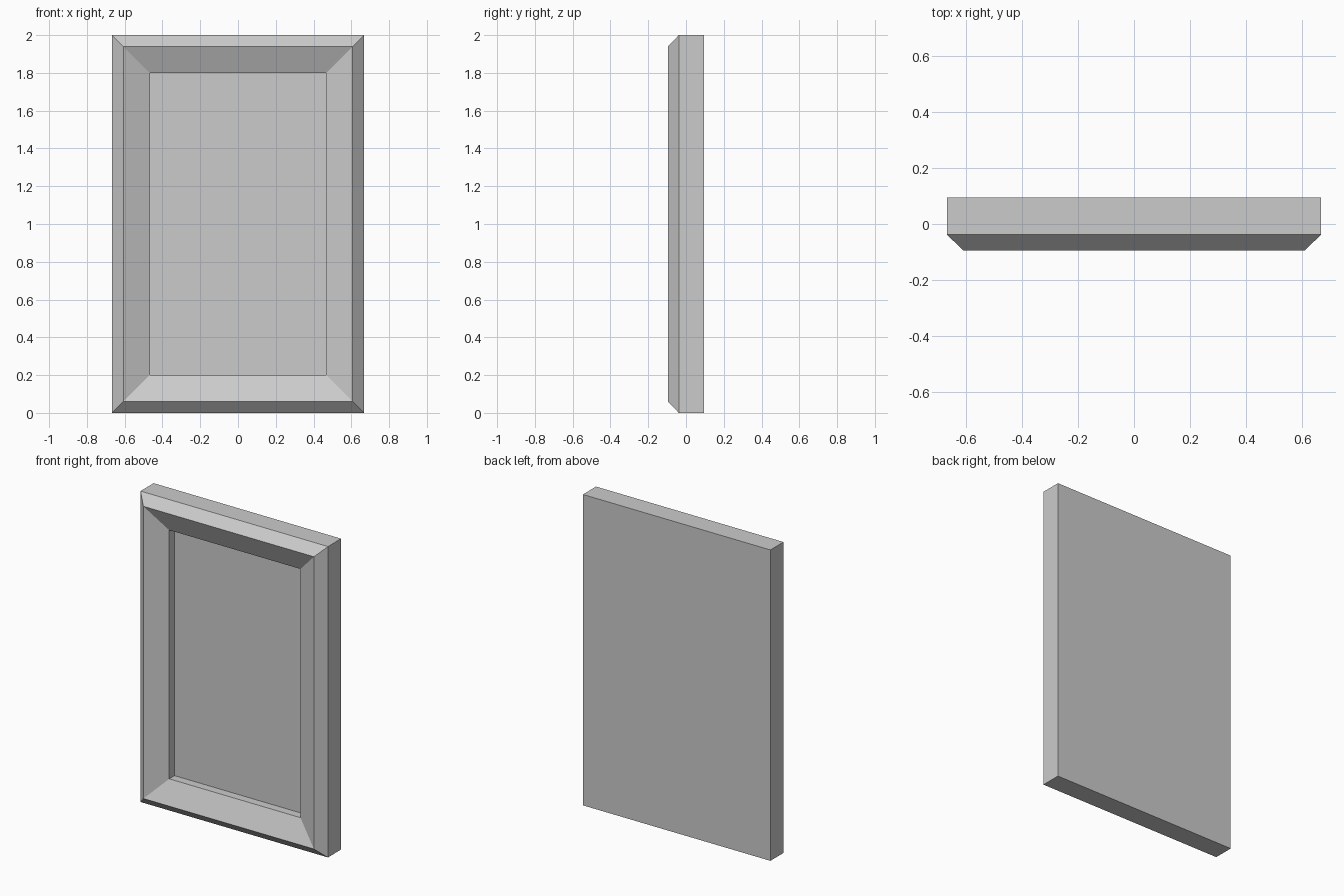
import bpy, bmesh

if "Cube" in bpy.data.objects:
    bpy.data.objects.remove(bpy.data.objects["Cube"])

HALF_W, HEIGHT = 0.667, 2.0
# Frame profile from back to panel: (inset from outer edge, y)
PROFILE = [(0.0, 0.095), (0.0, -0.038), (0.06, -0.095), (0.2, -0.032), (0.2, 0.022)]


def ring(bm, inset, y):
    """Rectangular loop of vertices, inset from the outer edge."""
    x, z0, z1 = HALF_W - inset, inset, HEIGHT - inset
    return [bm.verts.new(p) for p in ((-x, y, z0), (x, y, z0), (x, y, z1), (-x, y, z1))]


def finish(bm, name):
    mesh = bpy.data.meshes.new(name)
    bm.to_mesh(mesh)
    bm.free()
    obj = bpy.data.objects.new(name, mesh)
    bpy.context.collection.objects.link(obj)
    return obj


# Moulded frame with mitred corners and a flat back board
bm = bmesh.new()
rings = [ring(bm, *p) for p in PROFILE]
for a, b in zip(rings, rings[1:]):
    for i in range(4):
        j = (i + 1) % 4
        bm.faces.new((a[i], a[j], b[j], b[i]))
bm.faces.new(rings[0][::-1])
finish(bm, "frame")

# Recessed picture panel, facing the front
bm = bmesh.new()
bm.faces.new(ring(bm, *PROFILE[-1]))
finish(bm, "picture_panel")
